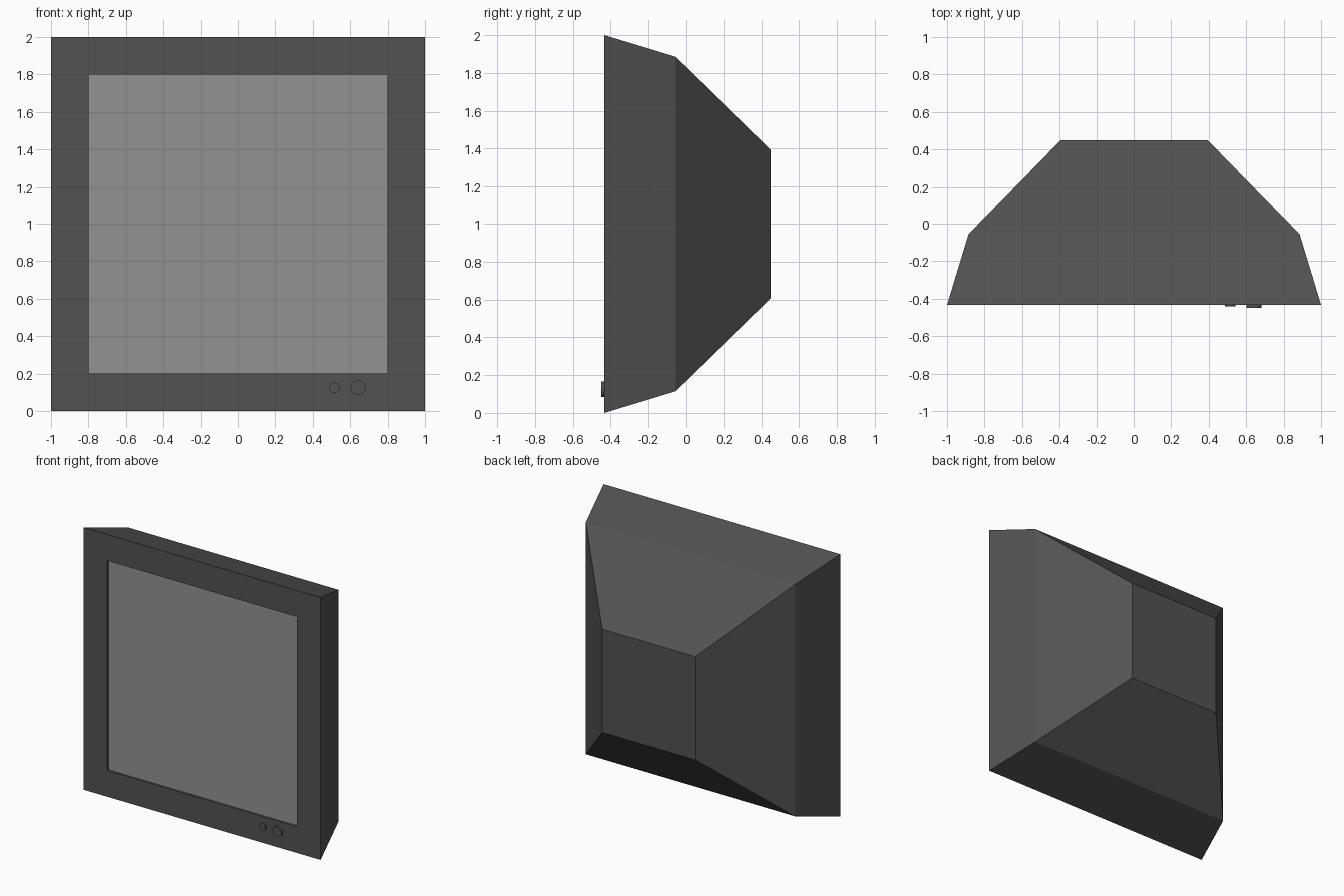
import bpy, bmesh, math

if "Cube" in bpy.data.objects:
    bpy.data.objects.remove(bpy.data.objects["Cube"])


def material(name, v):
    m = bpy.data.materials.new(name)
    m.diffuse_color = (v, v, v, 1)
    m.use_nodes = True
    m.node_tree.nodes["Principled BSDF"].inputs["Base Color"].default_value = m.diffuse_color
    return m


def square_shell(name, rings, mat, cap_last=True):
    """Skin square rings given as (half size, y), centred on z = 1."""
    bm = bmesh.new()
    loops = [[bm.verts.new((sx * h, y, 1 + sz * h))
              for sx, sz in ((-1, -1), (1, -1), (1, 1), (-1, 1))] for h, y in rings]
    for a, b in zip(loops, loops[1:]):
        for i in range(4):
            j = (i + 1) % 4
            bm.faces.new((a[i], b[i], b[j], a[j]))
    if cap_last:
        bm.faces.new(loops[-1][::-1])
    me = bpy.data.meshes.new(name)
    bm.to_mesh(me)
    bm.free()
    me.materials.append(mat)
    ob = bpy.data.objects.new(name, me)
    bpy.context.collection.objects.link(ob)
    return ob


def knob(name, x, z, r, y_front, mat):
    y_back = FRONT + 0.005
    bpy.ops.mesh.primitive_cylinder_add(
        vertices=32, radius=r, depth=y_back - y_front,
        location=(x, (y_back + y_front) / 2, z), rotation=(math.pi / 2, 0, 0))
    ob = bpy.context.object
    ob.name = name
    ob.data.materials.append(mat)
    bpy.ops.object.shade_smooth_by_angle(angle=math.radians(30))


FRONT, RECESS = -0.433, 0.015
dark = material("dark_plastic", 0.085)
glass = material("screen_grey", 0.29)

# Housing: screen recess, bezel, tapered frame and pyramid back
square_shell("housing", [(0.8, FRONT + RECESS), (0.8, FRONT), (1.0, FRONT),
                         (0.885, -0.055), (0.394, 0.45)][::1], dark)
bm = bmesh.new()
me = bpy.data.objects["housing"].data
bm.from_mesh(me)
# Screen: flat panel closing the recess
bm.free()
screen = square_shell("screen", [(0.8, FRONT + RECESS)], glass)
screen.data.flip_normals()

# Housing normals face outwards
bm = bmesh.new()
bm.from_mesh(me)
back = max(bm.faces, key=lambda f: f.calc_center_median().y)
if back.normal.y < 0:
    bmesh.ops.reverse_faces(bm, faces=bm.faces[:])
bm.to_mesh(me)
bm.free()

# Control buttons on the lower bezel
knob("small_button", 0.515, 0.125, 0.028, -0.442, dark)
knob("large_button", 0.642, 0.125, 0.04, -0.45, dark)
